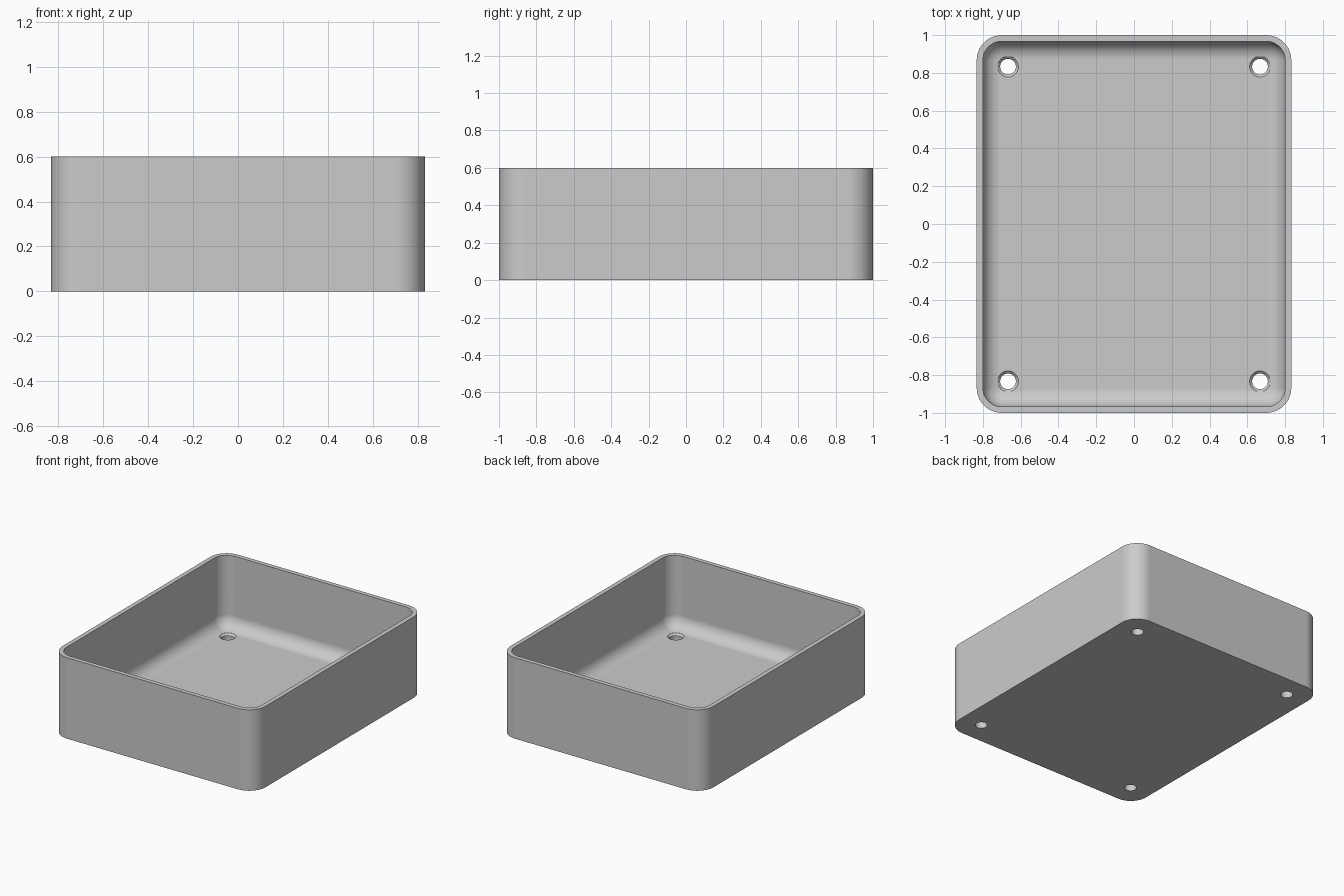
import bpy
import bmesh
from math import cos, sin, pi

if "Cube" in bpy.data.objects:
    bpy.data.objects.remove(bpy.data.objects["Cube"], do_unlink=True)

HALF_X, HALF_Y, HEIGHT = 0.833, 1.0, 0.6
CORNER, WALL, FLOOR, FILLET = 0.133, 0.033, 0.067, 0.095
HOLE_X, HOLE_Y = 0.667, 0.833
HOLE_R, SINK_R = 0.0415, 0.055
CORNER_STEPS, FILLET_STEPS = 12, 10

grey = bpy.data.materials.new("plain grey")
grey.use_nodes = True
colour = (0.6, 0.6, 0.6, 1)
grey.diffuse_color = colour
grey.node_tree.nodes["Principled BSDF"].inputs["Base Color"].default_value = colour


def make_object(name, bm):
    bmesh.ops.recalc_face_normals(bm, faces=bm.faces)
    mesh = bpy.data.meshes.new(name)
    bm.to_mesh(mesh)
    bm.free()
    mesh.materials.append(grey)
    obj = bpy.data.objects.new(name, mesh)
    bpy.context.collection.objects.link(obj)
    return obj


def rounded_rectangle(inset, z):
    """Points of the outline, moved inward by inset."""
    r = CORNER - inset
    points = []
    for quarter, (sx, sy) in enumerate([(1, 1), (-1, 1), (-1, -1), (1, -1)]):
        for i in range(CORNER_STEPS + 1):
            a = (quarter + i / CORNER_STEPS) * pi / 2
            points.append((sx * (HALF_X - CORNER) + r * cos(a),
                           sy * (HALF_Y - CORNER) + r * sin(a), z))
    return points


def circle(x, y, z, r, sides=48):
    return [(x + r * cos(2 * pi * i / sides), y + r * sin(2 * pi * i / sides), z)
            for i in range(sides)]


def loft(bm, loops):
    """Skin successive loops and cap both ends."""
    rings = [[bm.verts.new(p) for p in loop] for loop in loops]
    for a, b in zip(rings, rings[1:]):
        for i in range(len(a)):
            j = (i + 1) % len(a)
            bm.faces.new((a[i], a[j], b[j], b[i]))
    bm.faces.new(rings[0][::-1])
    bm.faces.new(rings[-1])


# Open tray: outer wall, rim, inner wall, filleted floor
loops = [rounded_rectangle(0, 0), rounded_rectangle(0, HEIGHT),
         rounded_rectangle(WALL, HEIGHT)]
for i in range(FILLET_STEPS + 1):
    t = i / FILLET_STEPS * pi / 2
    loops.append(rounded_rectangle(WALL + FILLET * (1 - cos(t)),
                                   FLOOR + FILLET * (1 - sin(t))))
bm = bmesh.new()
loft(bm, loops)
tray = make_object("tray", bm)

# Countersunk screw holes in the four corners of the floor
bm = bmesh.new()
sink = SINK_R - HOLE_R
for x in (-HOLE_X, HOLE_X):
    for y in (-HOLE_Y, HOLE_Y):
        loft(bm, [circle(x, y, -0.05, HOLE_R),
                  circle(x, y, FLOOR - sink, HOLE_R),
                  circle(x, y, FLOOR, SINK_R),
                  circle(x, y, FLOOR + 0.05, SINK_R)])
cutter = make_object("hole_cutter", bm)
cutter.hide_render = True

bpy.ops.object.select_all(action="DESELECT")
tray.select_set(True)
bpy.context.view_layer.objects.active = tray
cut = tray.modifiers.new("screw holes", "BOOLEAN")
cut.operation = "DIFFERENCE"
cut.solver = "EXACT"
cut.object = cutter
bpy.ops.object.modifier_apply(modifier=cut.name)
bpy.data.objects.remove(cutter, do_unlink=True)

# Smooth fillets, crisp rim and hole edges
bpy.ops.object.shade_smooth_by_angle(angle=pi / 6)
flat = tray.modifiers.new("flat large faces", "WEIGHTED_NORMAL")
flat.keep_sharp = True
